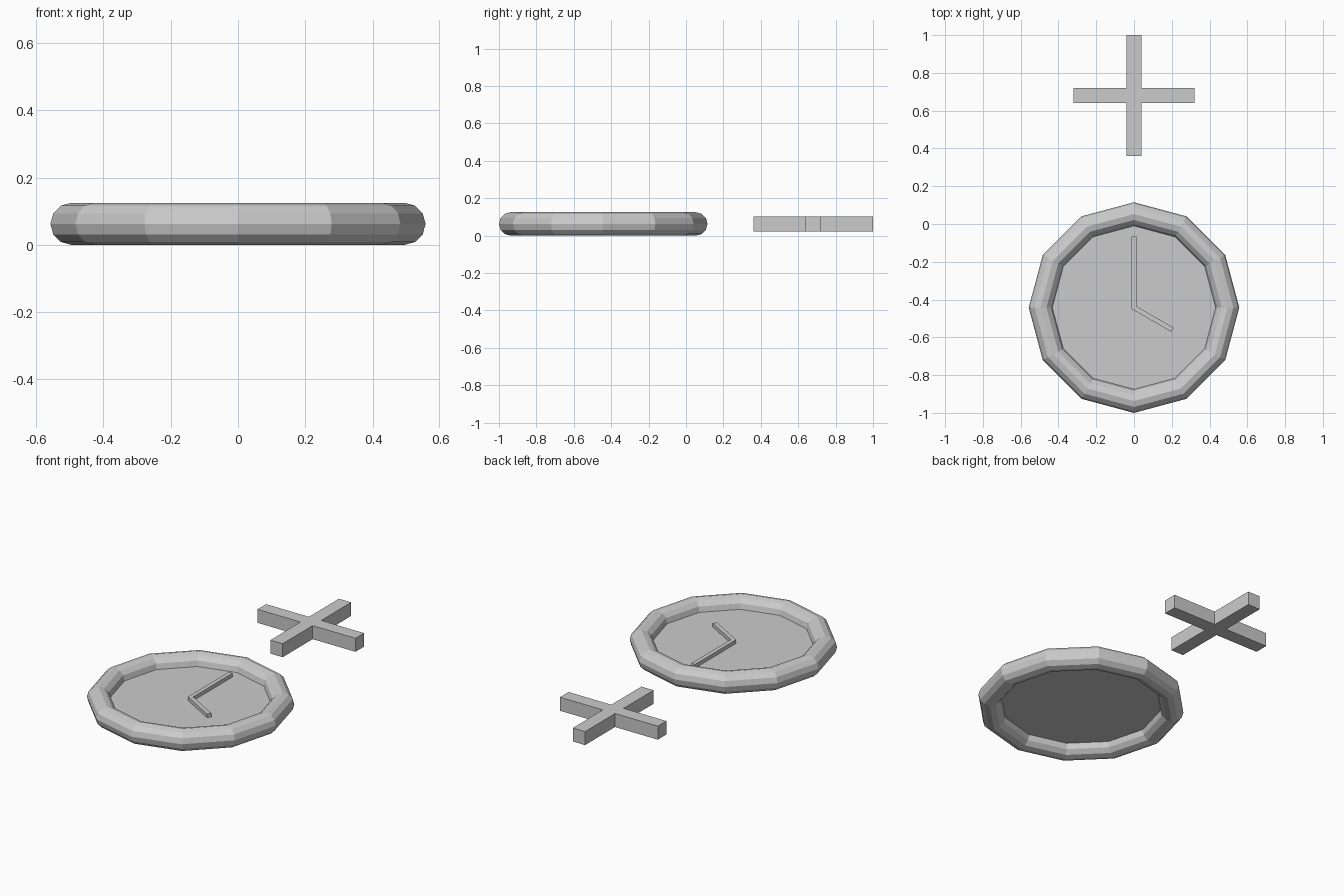
import bpy, bmesh
from math import cos, sin, pi
from mathutils import Vector

if "Cube" in bpy.data.objects:
    bpy.data.objects.remove(bpy.data.objects["Cube"])

RING_Y = -0.4425   # centre of the clock face
MID_Z = 0.0625     # shared mid height


def make_object(name, bm):
    bmesh.ops.recalc_face_normals(bm, faces=bm.faces)
    mesh = bpy.data.meshes.new(name)
    bm.to_mesh(mesh)
    bm.free()
    obj = bpy.data.objects.new(name, mesh)
    bpy.context.collection.objects.link(obj)
    return obj


def prism(name, outline, z0, z1):
    """Extrude a flat outline from z0 to z1."""
    bm = bmesh.new()
    face = bm.faces.new([bm.verts.new((x, y, z0)) for x, y in outline])
    out = bmesh.ops.extrude_face_region(bm, geom=[face], use_keep_orig=True)
    verts = [g for g in out["geom"] if isinstance(g, bmesh.types.BMVert)]
    bmesh.ops.translate(bm, verts=verts, vec=(0, 0, z1 - z0))
    return make_object(name, bm)


# Rounded rim: 12-sided torus
bpy.ops.mesh.primitive_torus_add(
    major_segments=12, minor_segments=12, major_radius=0.495,
    minor_radius=0.0625, location=(0, RING_Y, MID_Z))
bpy.context.object.name = "clock_rim"

# Face disc: thin sheet at mid height, tucked into the rim
bm = bmesh.new()
bm.faces.new([bm.verts.new((0.435 * cos(i * pi / 6),
                            RING_Y + 0.435 * sin(i * pi / 6), MID_Z))
              for i in range(12)])
make_object("clock_face", bm)

# Hands: one mitred L-shaped strip
h = 0.0125
corner = Vector((0, RING_Y))
tip_long = corner + Vector((0, 0.375))
d = Vector((cos(pi / 6), -sin(pi / 6)))
tip_short = corner + d * 0.235
n1, n2 = Vector((h, 0)), Vector((-d.y, d.x)) * h
mitre = Vector((h, h * 0.577))
prism("clock_hands",
      [tip_long + n1, corner + mitre, tip_short + n2,
       tip_short - n2, corner - mitre, tip_long - n1],
      MID_Z, MID_Z + 0.022)

# Plus sign: one arm corner triple turned four times
w, arm, cy = 0.04, 0.32, 0.68
outline = []
for k in range(4):
    c, s = round(cos(k * pi / 2)), round(sin(k * pi / 2))
    for x, y in ((arm, -w), (arm, w), (w, w)):
        outline.append((c * x - s * y, cy + s * x + c * y))
prism("plus_sign", outline, MID_Z - 0.04, MID_Z + 0.04)
